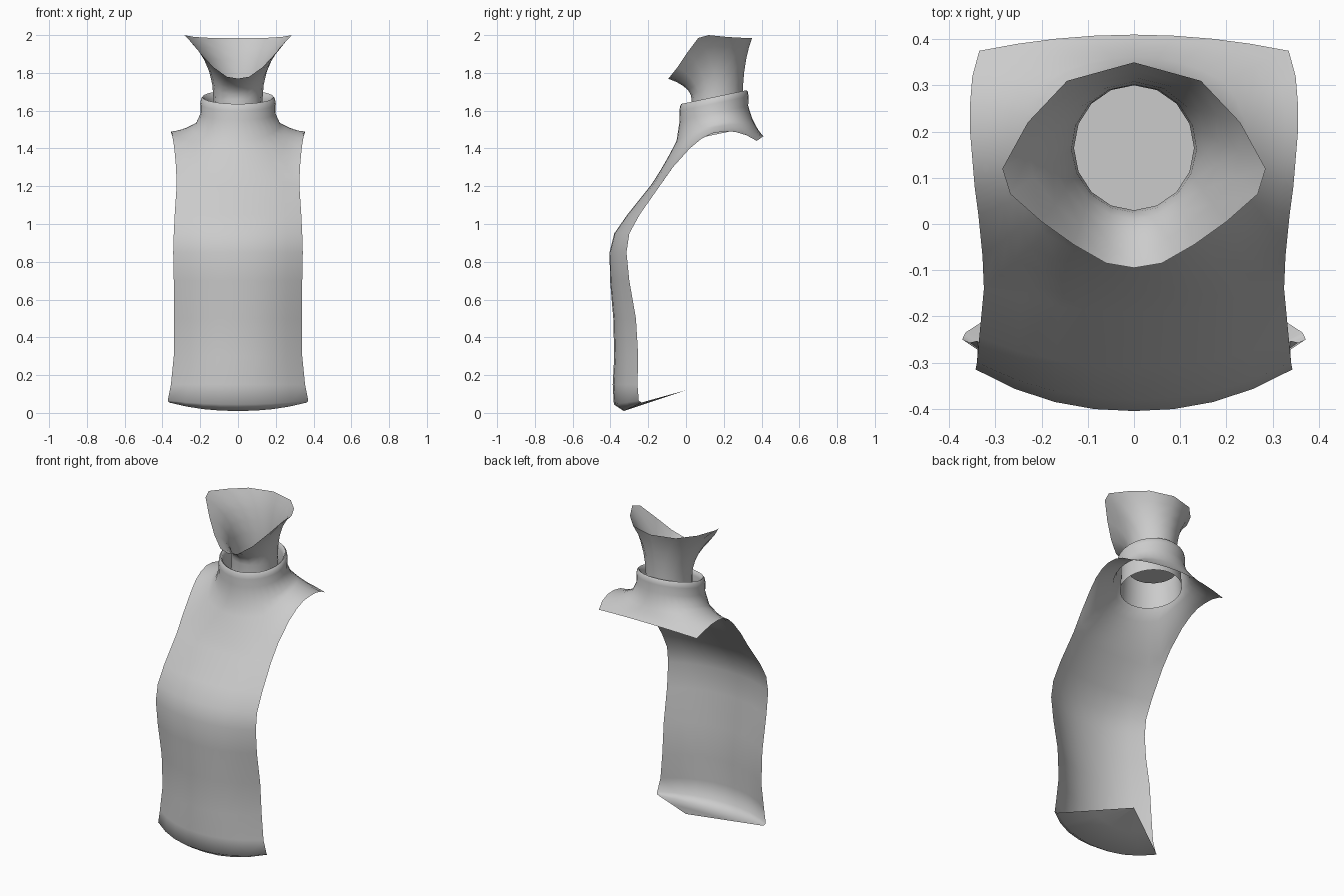
import bpy, bmesh
from math import sin, cos, pi, radians
from mathutils import Vector

cube = bpy.data.objects.get("Cube")
if cube:
    bpy.data.objects.remove(cube, do_unlink=True)

grey = bpy.data.materials.new("cloth_grey")
grey.use_nodes = True
tone = (0.6, 0.6, 0.6, 1)
grey.diffuse_color = tone
grey.node_tree.nodes["Principled BSDF"].inputs["Base Color"].default_value = tone


def loft(bm, rings, closed):
    """Skin a list of equal-length point rows with quads."""
    rows = [[bm.verts.new(p) for p in ring] for ring in rings]
    n = len(rows[0])
    for a, b in zip(rows, rows[1:]):
        for i in range(n if closed else n - 1):
            j = (i + 1) % n
            bm.faces.new((a[i], a[j], b[j], b[i]))
    return rows


def finish(bm, name, angle):
    bmesh.ops.remove_doubles(bm, verts=bm.verts, dist=0.0005)
    bmesh.ops.recalc_face_normals(bm, faces=bm.faces)
    mesh = bpy.data.meshes.new(name)
    bm.to_mesh(mesh)
    bm.free()
    mesh.materials.append(grey)
    obj = bpy.data.objects.new(name, mesh)
    bpy.context.collection.objects.link(obj)
    bpy.ops.object.select_all(action="DESELECT")
    obj.select_set(True)
    bpy.context.view_layer.objects.active = obj
    bpy.ops.object.shade_smooth_by_angle(angle=radians(angle))


def mirror_x(p):
    return Vector((-p[0], p[1], p[2]))


def mix_rings(a, b, w):
    return [p.lerp(q, w) for p, q in zip(a, b)]


# Front panel: rows of (z middle, z edge, y middle, y edge, half width)
panel = [
    (.01, .055, -.33, -.235, .365), (.045, .065, -.382, -.25, .372),
    (.15, .15, -.388, -.257, .355), (.3, .3, -.38, -.253, .34),
    (.5, .5, -.385, -.265, .338), (.7, .7, -.402, -.3, .34),
    (.85, .85, -.405, -.315, .343), (.95, .95, -.38, -.3, .34),
    (1.05, 1.05, -.31, -.245, .335), (1.2, 1.2, -.19, -.14, .325),
]


def panel_row(zc, ze, yc, ye, half):
    row = []
    for i in range(-4, 5):
        t = i / 4
        f = abs(t) ** 2.2
        row.append(Vector((t * half, yc + (ye - yc) * f, zc + (ze - zc) * f)))
    return row


garment = bmesh.new()
panel_rows = [panel_row(*r) for r in panel]
loft(garment, panel_rows, False)

# Bottom flap gathers to a point behind the hem
hem = panel_rows[0]
tip = [Vector((0, 0, .12))] * len(hem)
loft(garment, [hem, mix_rings(hem, tip, .5), mix_rings(hem, tip, .997)], False)

# Outer edge of the shoulder yoke: front seam, side, back, other side
side = [Vector(p) for p in (
    (.328, -.07, 1.3), (.337, .02, 1.4), (.345, .08, 1.45), (.35, .14, 1.48),
    (.355, .2, 1.49), (.355, .26, 1.488), (.35, .32, 1.47), (.335, .375, 1.44))]
back = [Vector((.335 * t, .41 - .035 * t * t, 1.465 - .025 * t * t))
        for t in (.75, .5, .25, 0)]
half_edge = panel_rows[-1][4:] + side + back
outer = half_edge + [mirror_x(p) for p in reversed(half_edge[1:-1])]
N = len(outer)


# Turtleneck collar rings, tilted up toward the back
def collar_ring(scale, drop):
    ring = []
    for i in range(N):
        a = 2 * pi * i / N
        y = .148 - .183 * scale * cos(a)
        ring.append(Vector((.2 * scale * sin(a), y, 1.672 + .21 * (y - .148) - drop)))
    return ring


base = []
for i in range(N):
    a = 2 * pi * i / N
    c = cos(a)
    base.append(Vector((.225 * sin(a), .15 - .2 * c, 1.525 - .06 * c - .025 * c * c)))

collar = [collar_ring(s, d) for s, d in (
    (.9, .2), (.87, .1), (.87, .03), (.9, .005), (.94, 0), (.98, .01), (1, .035), (.99, .085))]
yoke = []
for w in (.2, .4, .6, .8):
    ring = mix_rings(base, outer, w)
    for p in ring:
        p.z -= .04 * w * (1 - w)
    yoke.append(ring)
loft(garment, collar + [base] + yoke + [outer], True)
finish(garment, "bib_with_collar", 65)

# Neck: narrow tube flaring to a rim with a dipped front lip
half_rim = [Vector(p) for p in (
    (0, -.095, 1.77), (.06, -.085, 1.78), (.13, -.045, 1.83), (.2, .005, 1.905),
    (.268, .065, 1.985), (.285, .12, 2.0), (.23, .22, 1.99), (.145, .31, 1.985),
    (0, .35, 1.985))]
rim = half_rim + [mirror_x(p) for p in reversed(half_rim[1:-1])]
M = len(rim)


def neck_ring(r, z):
    return [Vector((r * sin(2 * pi * i / M), .165 - 1.04 * r * cos(2 * pi * i / M), z))
            for i in range(M)]


waist = neck_ring(.13, 1.66)
pull = [Vector((p.x, p.y, p.z + .6 * (q.z - p.z))) for p, q in zip(waist, rim)]
flare = [mix_rings(mix_rings(waist, pull, t), mix_rings(pull, rim, t), t)
         for t in (0, .2, .4, .6, .8, 1)]
neck = bmesh.new()
rows = loft(neck, [neck_ring(.133, 1.58)] + flare, True)
neck.faces.new(rows[0])
finish(neck, "neck", 60)
